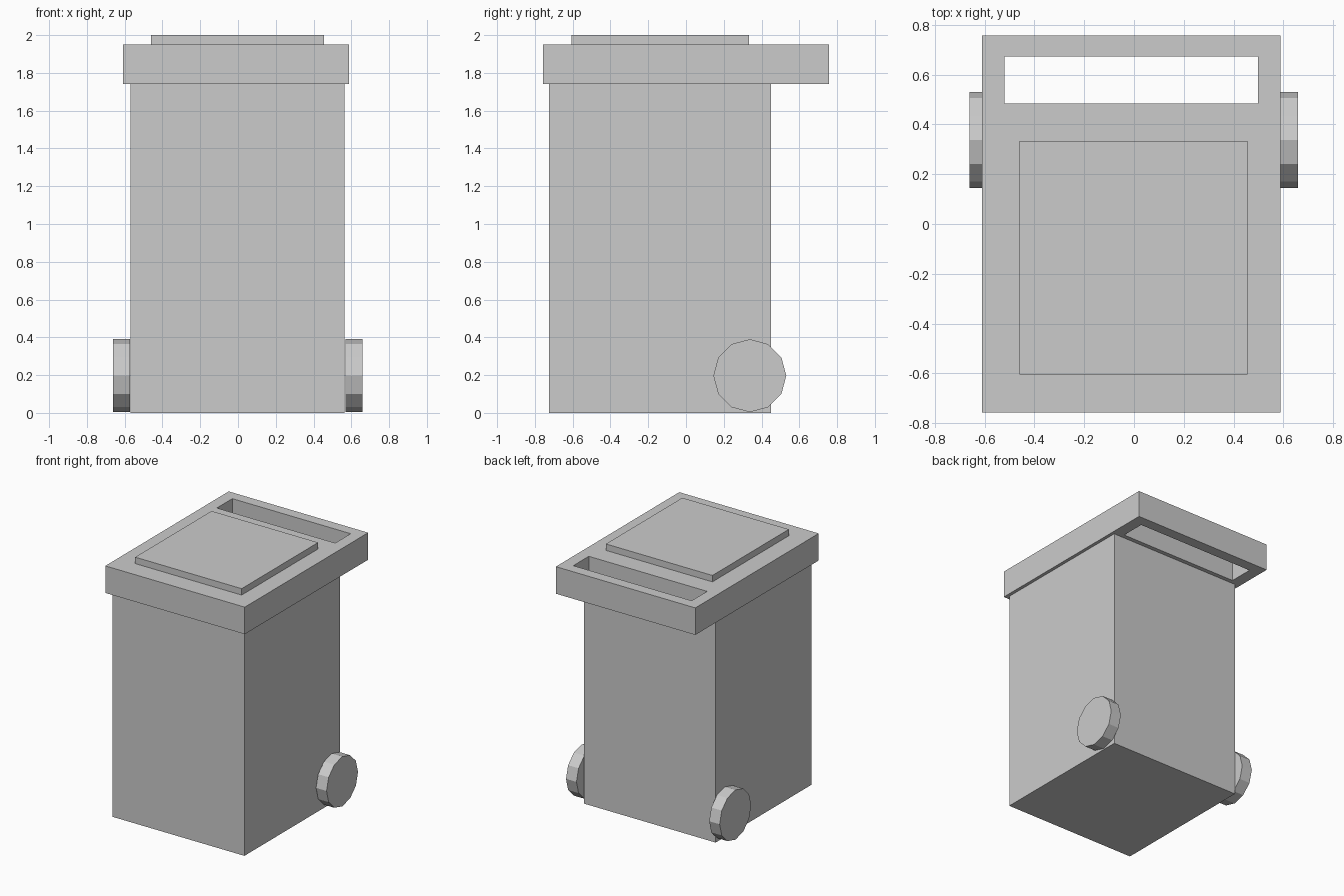
import bpy
import bmesh
from math import pi

if "Cube" in bpy.data.objects:
    bpy.data.objects.remove(bpy.data.objects["Cube"])


def finish(name, bm):
    bmesh.ops.recalc_face_normals(bm, faces=bm.faces)
    mesh = bpy.data.meshes.new(name)
    bm.to_mesh(mesh)
    bm.free()
    obj = bpy.data.objects.new(name, mesh)
    bpy.context.collection.objects.link(obj)
    return obj


def corners(bm, x, y, z):
    return [bm.verts.new((px, py, z)) for px, py in
            ((x[0], y[0]), (x[1], y[0]), (x[1], y[1]), (x[0], y[1]))]


def bridge(bm, a, b):
    for i in range(4):
        j = (i + 1) % 4
        bm.faces.new((a[i], a[j], b[j], b[i]))


def box(name, x, y, z):
    bm = bmesh.new()
    low, high = corners(bm, x, y, z[0]), corners(bm, x, y, z[1])
    bm.faces.new(low)
    bm.faces.new(high)
    bridge(bm, low, high)
    return finish(name, bm)


def slotted_box(name, x, y, z, slot_x, slot_y):
    bm = bmesh.new()
    rings = [corners(bm, x, y, z[0]), corners(bm, x, y, z[1]),
             corners(bm, slot_x, slot_y, z[1]), corners(bm, slot_x, slot_y, z[0])]
    for i in range(4):
        bridge(bm, rings[i], rings[(i + 1) % 4])
    return finish(name, bm)


# Bin body
box("body", (-0.57, 0.563), (-0.725, 0.45), (0, 1.74))

# Lid with the handle opening at the back, and its raised panel
slotted_box("lid", (-0.61, 0.588), (-0.757, 0.757), (1.74, 1.95),
            (-0.52, 0.497), (0.483, 0.673))
box("lid_panel", (-0.46, 0.455), (-0.605, 0.333), (1.95, 2.0))

# Twelve-sided wheels
for side, x in (("left", -0.616), ("right", 0.614)):
    bpy.ops.mesh.primitive_cylinder_add(
        vertices=12, radius=0.193, depth=0.09,
        location=(x, 0.338, 0.197), rotation=(0, pi / 2, 0))
    bpy.context.object.name = side + "_wheel"
